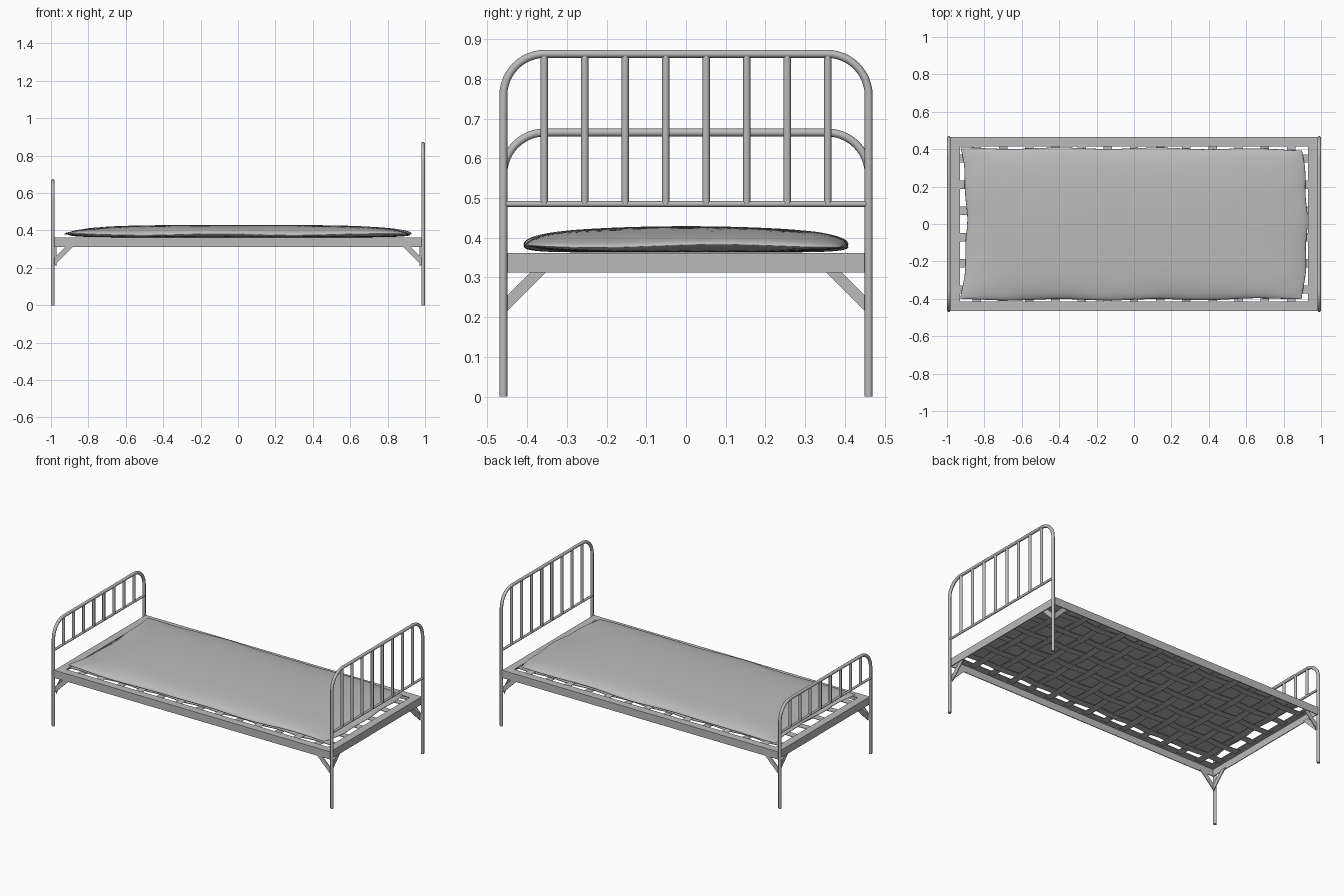
import bpy, bmesh, math
from mathutils import Vector

cube = bpy.data.objects.get("Cube")
if cube:
    bpy.data.objects.remove(cube, do_unlink=True)


def material(name, value):
    mat = bpy.data.materials.new(name)
    mat.use_nodes = True
    colour = (value, value, value, 1)
    mat.diffuse_color = colour
    mat.node_tree.nodes["Principled BSDF"].inputs["Base Color"].default_value = colour
    return mat


GREY = material("plain grey", 0.5)


def add_mesh(name, bm, smooth=False):
    bmesh.ops.recalc_face_normals(bm, faces=bm.faces)
    mesh = bpy.data.meshes.new(name)
    bm.to_mesh(mesh)
    bm.free()
    mesh.materials.append(GREY)
    for poly in mesh.polygons:
        poly.use_smooth = smooth
    obj = bpy.data.objects.new(name, mesh)
    bpy.context.collection.objects.link(obj)
    return obj


def box(name, lo, hi):
    bm = bmesh.new()
    bmesh.ops.create_cube(bm, size=1)
    lo, hi = Vector(lo), Vector(hi)
    for v in bm.verts:
        v.co = (lo + hi) / 2 + v.co * (hi - lo)
    return add_mesh(name, bm)


def tube(name, points, radius):
    curve = bpy.data.curves.new(name, "CURVE")
    curve.dimensions = "3D"
    curve.bevel_depth = radius
    curve.bevel_resolution = 4
    curve.use_fill_caps = True
    spline = curve.splines.new("POLY")
    spline.points.add(len(points) - 1)
    for p, co in zip(spline.points, points):
        p.co = (*co, 1)
    spline.use_smooth = True
    curve.materials.append(GREY)
    obj = bpy.data.objects.new(name, curve)
    bpy.context.collection.objects.link(obj)
    bpy.ops.object.select_all(action="DESELECT")
    obj.select_set(True)
    bpy.context.view_layer.objects.active = obj
    bpy.ops.object.convert(target="MESH")
    bpy.ops.object.shade_smooth_by_angle(angle=math.radians(50))


# Bent tube ends with a cross bar and spindles
LEG_X, LEG_Y, BEND, BAR_Z = 0.99, 0.46, 0.105, 0.485


def bed_end(name, x, top):
    path = [(x, -LEG_Y, 0)]
    for side, start in ((-1, 180), (1, 90)):
        for i in range(13):
            a = math.radians(start - 90 * i / 12)
            path.append((x, side * (LEG_Y - BEND) + BEND * math.cos(a),
                         top - BEND + BEND * math.sin(a)))
    path.append((x, LEG_Y, 0))
    tube(name + "_legs", path, 0.01)
    tube(name + "_cross_bar", [(x, -LEG_Y, BAR_Z), (x, LEG_Y, BAR_Z)], 0.0075)
    for i in range(8):
        y = (i - 3.5) * 0.102
        tube(f"{name}_spindle_{i + 1}", [(x, y, BAR_Z), (x, y, top)], 0.009)


bed_end("headboard", LEG_X, 0.863)
bed_end("footboard", -LEG_X, 0.665)

# Angle iron frame: top flange and outer web on each side
FX, FY, TOP, LOW, T, W = 0.981, 0.465, 0.361, 0.312, 0.005, 0.05
for s, side in ((-1, "right"), (1, "left")):
    y0, y1 = sorted((s * FY, s * (FY - W)))
    box(f"{side}_rail_flange", (-FX, y0, TOP - T), (FX, y1, TOP))
    y0, y1 = sorted((s * FY, s * (FY - T)))
    box(f"{side}_rail_web", (-FX, y0, LOW), (FX, y1, TOP - T))
for s, end in ((-1, "foot"), (1, "head")):
    x0, x1 = sorted((s * FX, s * (FX - W)))
    box(f"{end}_rail_flange", (x0, W - FY, TOP - T), (x1, FY - W, TOP))
    x0, x1 = sorted((s * FX, s * (FX - T)))
    box(f"{end}_rail_web", (x0, T - FY, LOW), (x1, FY - T, TOP - T))


# Flat diagonal braces, two at each leg
def brace(name, place):
    outline = [(0, 0.21), (0.11, 0.32), (0.07, 0.32), (0, 0.25)]
    bm = bmesh.new()
    rings = [[bm.verts.new(place(a, d, z)) for a, z in outline] for d in (0, T)]
    bm.faces.new(rings[0])
    bm.faces.new(rings[1])
    for i in range(4):
        j = (i + 1) % 4
        bm.faces.new((rings[0][i], rings[0][j], rings[1][j], rings[1][i]))
    add_mesh(name, bm)


for sx, end in ((-1, "foot"), (1, "head")):
    for sy, side in ((-1, "right"), (1, "left")):
        brace(f"{end}_{side}_long_brace",
              lambda a, d, z: (sx * (0.985 - a), sy * (FY - T - d), z))
        brace(f"{end}_{side}_cross_brace",
              lambda a, d, z: (sx * (FX - T - d), sy * (0.455 - a), z))

# Woven support straps
STEP, HALF = 0.14, 0.0225
LONG_Y = [(i - 2.5) * STEP for i in range(6)]
CROSS_X = [(i - 6) * STEP for i in range(13)]


def strap(name, crossings, reach, phase, place):
    stations = [(-reach, 0)]
    for j, c in enumerate(crossings):
        lift = 0.003 * (-1) ** (j + phase)
        stations += [(c - HALF, lift), (c + HALF, lift)]
    stations.append((reach, 0))
    bm = bmesh.new()
    rows = [[bm.verts.new(place(a, w, 0.351 + lift)) for w in (-HALF, HALF)]
            for a, lift in stations]
    for p, q in zip(rows, rows[1:]):
        bm.faces.new((p[0], q[0], q[1], p[1]))
    obj = add_mesh(name, bm)
    solid = obj.modifiers.new("thickness", "SOLIDIFY")
    solid.thickness = 0.003
    solid.offset = 0


for i, y in enumerate(LONG_Y):
    strap(f"long_strap_{i + 1}", CROSS_X, 0.95, i, lambda a, w, z: (a, y + w, z))
for i, x in enumerate(CROSS_X):
    strap(f"cross_strap_{i + 1}", LONG_Y, 0.435, i + 1, lambda a, w, z: (x + w, a, z))


# Soft mattress: two puffed skins meeting at a wavy seam
def mattress_point(u, v, upper):
    rim = max(abs(u), abs(v)) ** 6
    end_shape = 0.925 - 0.025 * v * v if u > 0 else 0.895 + 0.03 * v * v
    x = u * end_shape + 0.004 * rim * math.sin(9 * v + 1)
    y = v * (0.405 - 0.008 * u * u * (u > 0)) + 0.004 * rim * math.sin(11 * u)
    puff = math.sqrt(max(0, (1 - abs(u) ** 7) * (1 - abs(v) ** 7)))
    dome = (1 - v * v) * (1 - u ** 4)
    seam = 0.380 + 0.004 * rim * math.sin(7 * u + 4 * v)
    crease = 0.0015 * rim * math.sin(23 * u) * math.sin(17 * v)
    z = seam + (0.031 * puff + 0.018 * dome + crease * puff if upper else -0.017 * puff)
    return x, y, z


def spread(i, n):
    return math.sin(math.pi * (i / n - 0.5))


NX, NY = 72, 40
bm = bmesh.new()
for upper in (True, False):
    grid = [[bm.verts.new(mattress_point(spread(i, NX), spread(j, NY), upper))
             for j in range(NY + 1)] for i in range(NX + 1)]
    for i in range(NX):
        for j in range(NY):
            bm.faces.new((grid[i][j], grid[i + 1][j], grid[i + 1][j + 1], grid[i][j + 1]))
bmesh.ops.remove_doubles(bm, verts=bm.verts, dist=0.00001)
add_mesh("mattress", bm, smooth=True)
